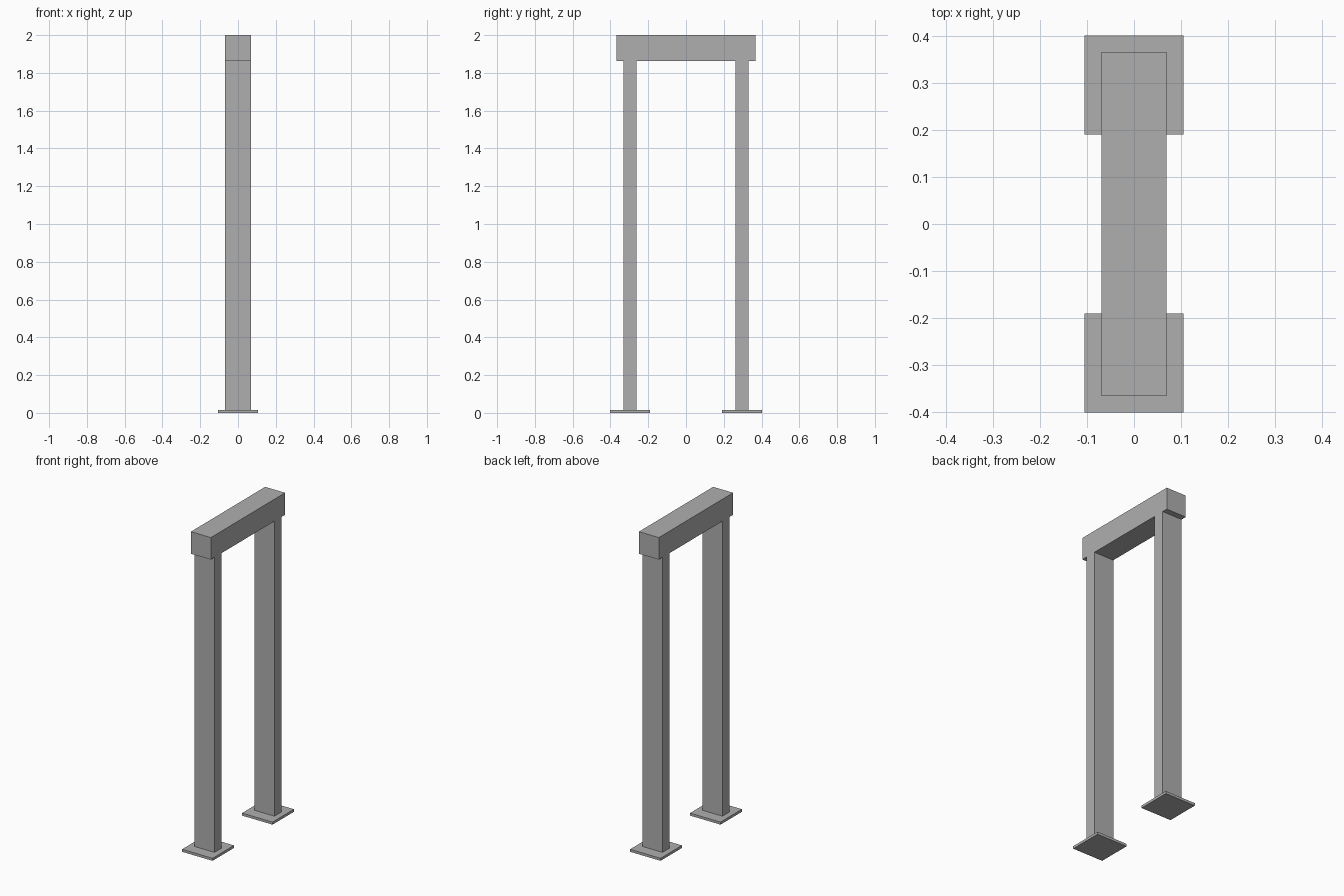
import bpy

default = bpy.data.objects.get("Cube")
if default:
    bpy.data.objects.remove(default, do_unlink=True)

# Single flat colour
steel = bpy.data.materials.new("grey_steel")
steel.use_nodes = True
GREY = (0.43, 0.43, 0.43, 1)
steel.diffuse_color = GREY
steel.node_tree.nodes["Principled BSDF"].inputs["Base Color"].default_value = GREY

TUBE = 0.138        # beam width and height
PAD = 0.211         # base plate side
PAD_H = 0.016
BEAM_Z = 2 - TUBE   # underside of the beam
POST_Y = 0.2965     # distance of each post from the centre


def box(name, y, z0, z1, size_x, size_y):
    """Box standing between two heights, centred on x = 0."""
    bpy.ops.mesh.primitive_cube_add(size=1, location=(0, y, (z0 + z1) / 2))
    ob = bpy.context.object
    ob.name = name
    ob.scale = (size_x, size_y, z1 - z0)
    bpy.ops.object.transform_apply(location=False, rotation=False, scale=True)
    ob.data.materials.append(steel)
    return ob


# Posts on square base plates
for side, sign in (("front", -1), ("back", 1)):
    box(side + "_base_plate", sign * POST_Y, 0, PAD_H, PAD, PAD)
    box(side + "_post", sign * POST_Y, PAD_H, BEAM_Z, TUBE, TUBE / 2)

# Top beam overhanging both posts
box("top_beam", 0, BEAM_Z, 2, TUBE, 0.734)
